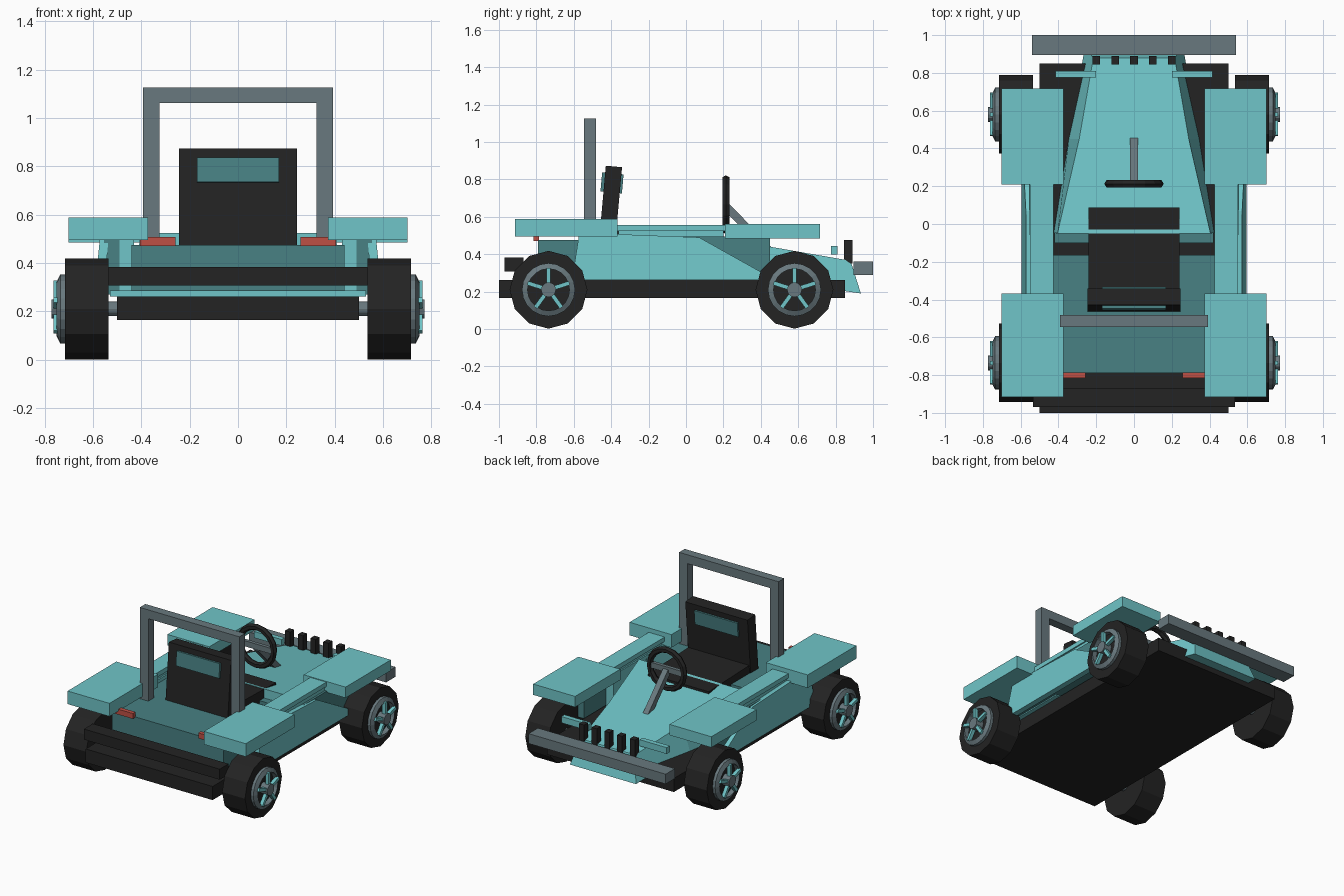
import bpy, bmesh, math
from mathutils import Vector, Matrix

if "Cube" in bpy.data.objects:
    bpy.data.objects.remove(bpy.data.objects["Cube"])

def mat(name, c):
    m = bpy.data.materials.new(name)
    m.diffuse_color = (*c, 1)
    m.use_nodes = True
    m.node_tree.nodes["Principled BSDF"].inputs["Base Color"].default_value = m.diffuse_color
    return m

TEAL = mat("light_teal", (0.16, 0.56, 0.58))
DARK = mat("dark_teal", (0.065, 0.22, 0.23))
GREY = mat("steel_grey", (0.14, 0.19, 0.21))
BLACK = mat("black", (0.017, 0.017, 0.017))
RED = mat("red", (0.52, 0.08, 0.06))

def finish(name, bm, m):
    bmesh.ops.recalc_face_normals(bm, faces=bm.faces[:])
    me = bpy.data.meshes.new(name)
    bm.to_mesh(me)
    bm.free()
    me.materials.append(m)
    ob = bpy.data.objects.new(name, me)
    bpy.context.collection.objects.link(ob)
    return ob

def box(name, x, y, z, m, rot=None):
    """Box from (min, max) ranges, optionally turned about x through its centre."""
    bm = bmesh.new()
    c = Vector([(a + b) / 2 for a, b in (x, y, z)])
    s = Vector([b - a for a, b in (x, y, z)])
    mt = Matrix.Translation(c) @ Matrix.Rotation(rot or 0, 4, 'X') @ Matrix.Diagonal((*s, 1))
    bmesh.ops.create_cube(bm, size=1, matrix=mt)
    return finish(name, bm, m)

def pair(name, x, y, z, m):
    box(name + "_right", x, y, z, m)
    box(name + "_left", (-x[1], -x[0]), y, z, m)

def loft(name, rings, m):
    """Skin between equal-length point rings and cap both ends."""
    bm = bmesh.new()
    vs = [[bm.verts.new(p) for p in r] for r in rings]
    n = len(rings[0])
    for a, b in zip(vs, vs[1:]):
        for i in range(n):
            bm.faces.new((a[i], a[(i + 1) % n], b[(i + 1) % n], b[i]))
    bm.faces.new(vs[0])
    bm.faces.new(vs[-1])
    return finish(name, bm, m)

def lathe(name, profile, c, s, m, n, closed=False):
    """Spin (radius, x) points about the x axis through c."""
    bm = bmesh.new()
    rings = [[bm.verts.new((c[0] + s * x, c[1] + r * math.sin(2 * math.pi * i / n),
                            c[2] + r * math.cos(2 * math.pi * i / n))) for i in range(n)]
             for r, x in profile]
    for a, b in zip(rings, rings[1:] + (rings[:1] if closed else [])):
        for i in range(n):
            bm.faces.new((a[i], a[(i + 1) % n], b[(i + 1) % n], b[i]))
    if not closed:
        bm.faces.new(rings[0])
        bm.faces.new(rings[-1])
    return finish(name, bm, m)

# Wheels: tyre, rim ring, hub and five spokes
for end, wy in (("rear", -0.735), ("front", 0.58)):
    for side, s in (("right", 1), ("left", -1)):
        c = (0, wy, 0.21)
        tag = f"{end}_{side}"
        lathe("tyre_" + tag, [(0.208, 0.535), (0.208, 0.715)], c, s, BLACK, 12)
        lathe("rim_" + tag, [(0.142, 0.71), (0.142, 0.735), (0.112, 0.75), (0.112, 0.71)],
              c, s, GREY, 20, True)
        lathe("hub_" + tag, [(0.04, 0.71), (0.04, 0.772)], c, s, GREY, 12)
        bm = bmesh.new()
        for k in range(5):
            mt = (Matrix.Translation((s * 0.75, wy, 0.21)) @ Matrix.Rotation(k * math.tau / 5, 4, 'X')
                  @ Matrix.Translation((0, 0, 0.075)) @ Matrix.Diagonal((0.025, 0.022, 0.085, 1)))
            bmesh.ops.create_cube(bm, size=1, matrix=mt)
        finish("spokes_" + tag, bm, TEAL)
    lathe("axle_" + end, [(0.03, -0.54), (0.03, 0.54)], (0, wy, 0.21), 1, GREY, 12)

# Chassis and bumpers
box("floor", (-0.5, 0.5), (-1.0, 0.85), (0.165, 0.262), BLACK)
box("rear_bumper", (-0.535, 0.535), (-0.97, -0.87), (0.308, 0.383), BLACK)
box("front_bumper", (-0.54, 0.54), (0.895, 1.0), (0.29, 0.36), GREY)
box("rear_deck", (-0.44, 0.44), (-0.79, -0.165), (0.285, 0.475), DARK)
box("rear_sill", (-0.53, 0.53), (-0.6, -0.17), (0.262, 0.287), TEAL)

# Hood tapering to a slanted nose
def section(y, zt, top, base, yb=None, zb=0.262):
    yb = y if yb is None else yb
    return [(-base, yb, zb), (base, yb, zb), (top, y, zt), (-top, y, zt)]

loft("hood", [section(-0.05, 0.525, 0.405, 0.425),
              section(0.45, 0.44, 0.29, 0.345),
              section(0.88, 0.365, 0.215, 0.26, 0.935, 0.19)], TEAL)
box("dashboard", (-0.42, 0.42), (-0.1, -0.045), (0.262, 0.46), DARK)

# Side panels, inner walls and sill boards
side = [(-0.61, 0.262), (-0.57, 0.515), (0.07, 0.49), (0.41, 0.30), (0.43, 0.262)]
for tag, s in (("right", 1), ("left", -1)):
    loft("side_panel_" + tag,
         [[(s * (xo + 0.06 * (0.515 - z) / 0.25 * k), y, z) for y, z in side]
          for xo, k in ((0.535, 0.3), (0.57, 0.4))], TEAL)
pair("inner_wall", (0.43, 0.49), (-0.57, 0.2), (0.262, 0.5), TEAL)
pair("wheel_arch", (0.49, 0.555), (-0.575, 0.45), (0.27, 0.495), DARK)
pair("sill_board", (0.425, 0.55), (-0.37, 0.21), (0.525, 0.557), TEAL)
pair("sill_support", (0.44, 0.54), (-0.36, 0.2), (0.49, 0.53), TEAL)

# Fenders and lights
pair("rear_fender", (0.372, 0.702), (-0.915, -0.367), (0.495, 0.588), TEAL)
pair("front_fender", (0.372, 0.702), (0.208, 0.717), (0.485, 0.562), TEAL)
pair("tail_light", (0.258, 0.405), (-0.815, -0.785), (0.47, 0.508), RED)
pair("front_lamp", (0.2, 0.415), (0.775, 0.81), (0.398, 0.443), TEAL)

# Intake posts on the nose
for i in range(5):
    x = (i - 2) * 0.1
    box(f"intake_post_{i + 1}", (x - 0.02, x + 0.02), (0.845, 0.89), (0.35, 0.475), BLACK)

# Seat with head patch
box("seat_cushion", (-0.24, 0.24), (-0.37, 0.085), (0.43, 0.525), BLACK, -0.03)
box("seat_back", (-0.245, 0.245), (-0.447, -0.36), (0.465, 0.87), BLACK, -0.09)
box("head_patch", (-0.17, 0.17), (-0.453, -0.338), (0.73, 0.832), DARK, -0.09)

# Roll bar
pair("roll_post", (0.325, 0.392), (-0.545, -0.482), (0.47, 1.065), GREY)
box("roll_beam", (-0.392, 0.392), (-0.545, -0.482), (1.062, 1.125), GREY)

# Steering wheel, crossbar and column
bpy.ops.mesh.primitive_torus_add(major_radius=0.135, minor_radius=0.022, major_segments=16,
                                 minor_segments=6, location=(0, 0.213, 0.665),
                                 rotation=(math.pi / 2, 0, 0))
wheel = bpy.context.object
wheel.name = "steering_wheel"
wheel.data.materials.append(BLACK)
box("steering_crossbar", (-0.125, 0.125), (0.2, 0.225), (0.645, 0.685), GREY)
loft("steering_column", [[(-0.02, y - 0.015, z - 0.015), (0.02, y - 0.015, z - 0.015),
                          (0.02, y + 0.015, z + 0.015), (-0.02, y + 0.015, z + 0.015)]
                         for y, z in ((0.215, 0.655), (0.445, 0.42))], GREY)
